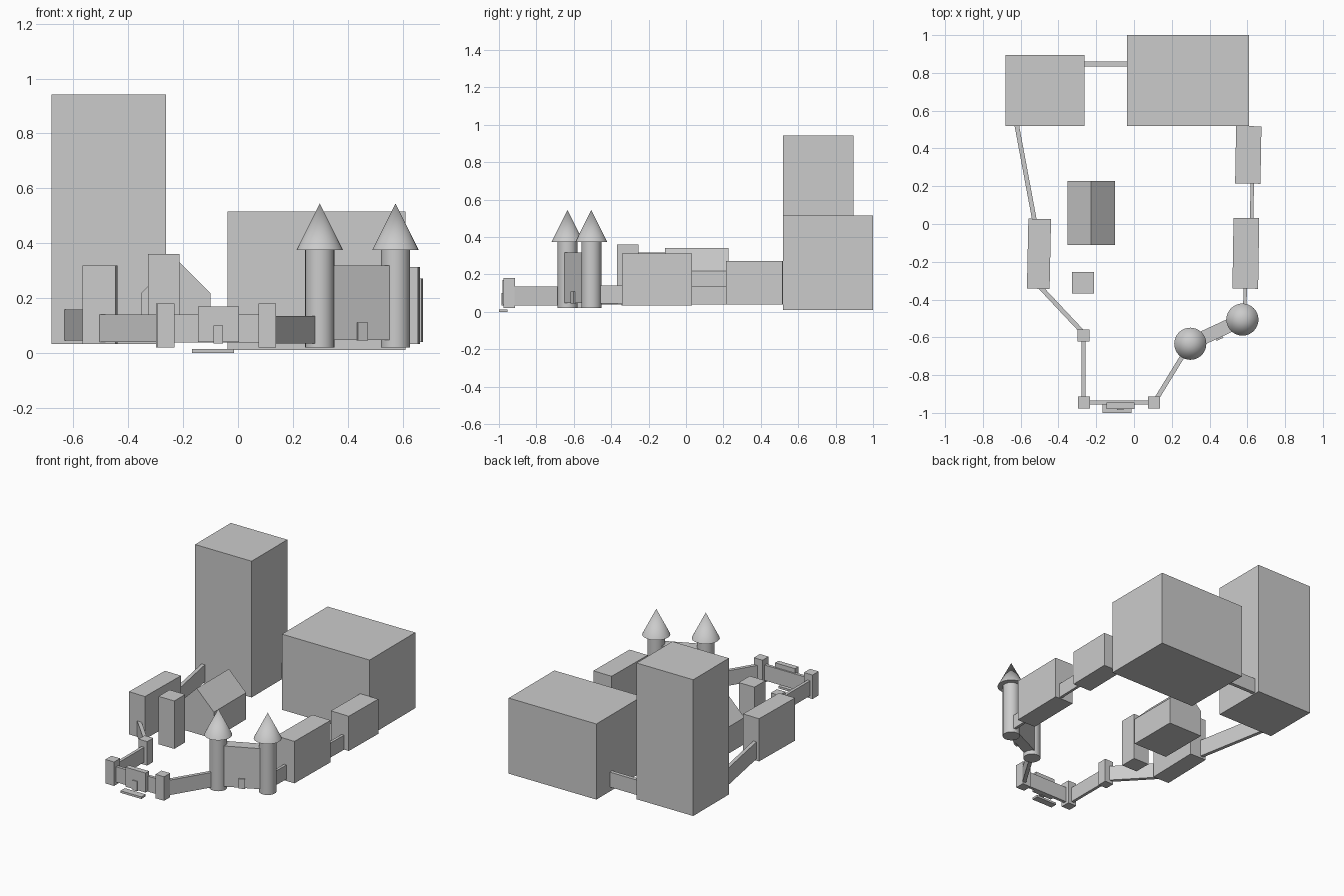
import bpy, bmesh, math

if "Cube" in bpy.data.objects:
    bpy.data.objects.remove(bpy.data.objects["Cube"])


def box(name, x, y, z, rot=0):
    """Box from x, y, z ranges, turned about its own centre by rot degrees."""
    bpy.ops.mesh.primitive_cube_add(
        size=1, location=[(r[0] + r[1]) / 2 for r in (x, y, z)],
        rotation=(0, 0, math.radians(rot)))
    o = bpy.context.object
    o.name = name
    o.scale = [r[1] - r[0] for r in (x, y, z)]
    return o


def wall(name, a, b, z=(0.04, 0.14), thick=0.024):
    """Straight wall running between two plan points."""
    dx, dy = b[0] - a[0], b[1] - a[1]
    cx, cy, half = (a[0] + b[0]) / 2, (a[1] + b[1]) / 2, math.hypot(dx, dy) / 2
    return box(name, (cx - half, cx + half), (cy - thick / 2, cy + thick / 2), z,
               math.degrees(math.atan2(dy, dx)))


def round_tower(name, x, y):
    """Cylinder shaft with an overhanging cone roof."""
    bpy.ops.mesh.primitive_cylinder_add(vertices=32, radius=0.053, depth=0.355,
                                        location=(x, y, 0.1975))
    bpy.context.object.name = name + "_shaft"
    bpy.ops.object.shade_smooth_by_angle()
    bpy.ops.mesh.primitive_cone_add(vertices=32, radius1=0.085, radius2=0, depth=0.17,
                                    location=(x, y, 0.46))
    bpy.context.object.name = name + "_roof"
    bpy.ops.object.shade_smooth_by_angle()


def gabled_hall(name, x, y, z, eave):
    """House profile extruded along y."""
    xm = (x[0] + x[1]) / 2
    profile = [(x[0], z[0]), (x[1], z[0]), (x[1], eave), (xm, z[1]), (x[0], eave)]
    bm = bmesh.new()
    face = bm.faces.new([bm.verts.new((px, y[0], pz)) for px, pz in profile])
    ext = bmesh.ops.extrude_face_region(bm, geom=[face], use_keep_orig=True)
    moved = [v for v in ext["geom"] if isinstance(v, bmesh.types.BMVert)]
    bmesh.ops.translate(bm, verts=moved, vec=(0, y[1] - y[0], 0))
    bmesh.ops.recalc_face_normals(bm, faces=bm.faces)
    me = bpy.data.meshes.new(name)
    bm.to_mesh(me)
    bm.free()
    bpy.context.collection.objects.link(bpy.data.objects.new(name, me))


# Large rear blocks
box("great_tower", (-0.68, -0.262), (0.518, 0.895), (0.032, 0.942))
box("keep", (-0.038, 0.61), (0.518, 1.0), (0.01, 0.515))
wall("rear_wall", (-0.27, 0.847), (-0.03, 0.847))

# Side buildings
box("left_building", (-0.563, -0.443), (-0.343, 0.027), (0.033, 0.318), -1.2)
box("right_front_building", (0.524, 0.66), (-0.342, 0.032), (0.033, 0.313), -0.9)
box("right_rear_building", (0.538, 0.672), (0.214, 0.518), (0.04, 0.272), -1.0)

# Courtyard buildings
gabled_hall("hall", (-0.353, -0.1), (-0.112, 0.228), (0.04, 0.343), 0.218)
box("courtyard_tower", (-0.329, -0.213), (-0.368, -0.253), (0.04, 0.36))

# Curtain walls
wall("left_rear_wall", (-0.622, 0.53), (-0.525, 0.01), (0.045, 0.158))
wall("left_front_wall", (-0.505, -0.325), (-0.27, -0.575))
wall("approach_wall", (-0.267, -0.59), (-0.267, -0.945), (0.037, 0.137), 0.02)
wall("front_wall", (-0.265, -0.945), (0.105, -0.945), (0.037, 0.14), 0.02)
wall("right_front_wall", (0.11, -0.94), (0.297, -0.634), (0.035, 0.135))
wall("right_middle_wall", (0.585, -0.505), (0.59, -0.3), (0.045, 0.14), 0.018)
wall("right_rear_wall", (0.622, 0.0), (0.627, 0.25), (0.04, 0.137), 0.018)

# Square posts
for i, (px, py) in enumerate([(-0.267, -0.591), (-0.264, -0.945), (0.106, -0.945)]):
    box(f"square_post_{i + 1}", (px - 0.032, px + 0.032), (py - 0.032, py + 0.032),
        (0.02, 0.18))

# Small front gate with door and step
box("front_gate", (-0.145, 0.003), (-0.98, -0.945), (0.04, 0.17))
box("front_gate_door", (-0.09, -0.055), (-0.986, -0.97), (0.035, 0.1))
box("front_step", (-0.168, -0.014), (-1.0, -0.955), (0.0, 0.014))

# Twin-towered gatehouse
round_tower("gate_tower_left", 0.298, -0.634)
round_tower("gate_tower_right", 0.574, -0.506)
wall("gatehouse", (0.335, -0.617), (0.537, -0.523), (0.047, 0.318), 0.072)
box("gatehouse_door", (0.433, 0.472), (-0.611, -0.597), (0.045, 0.11), 25)
